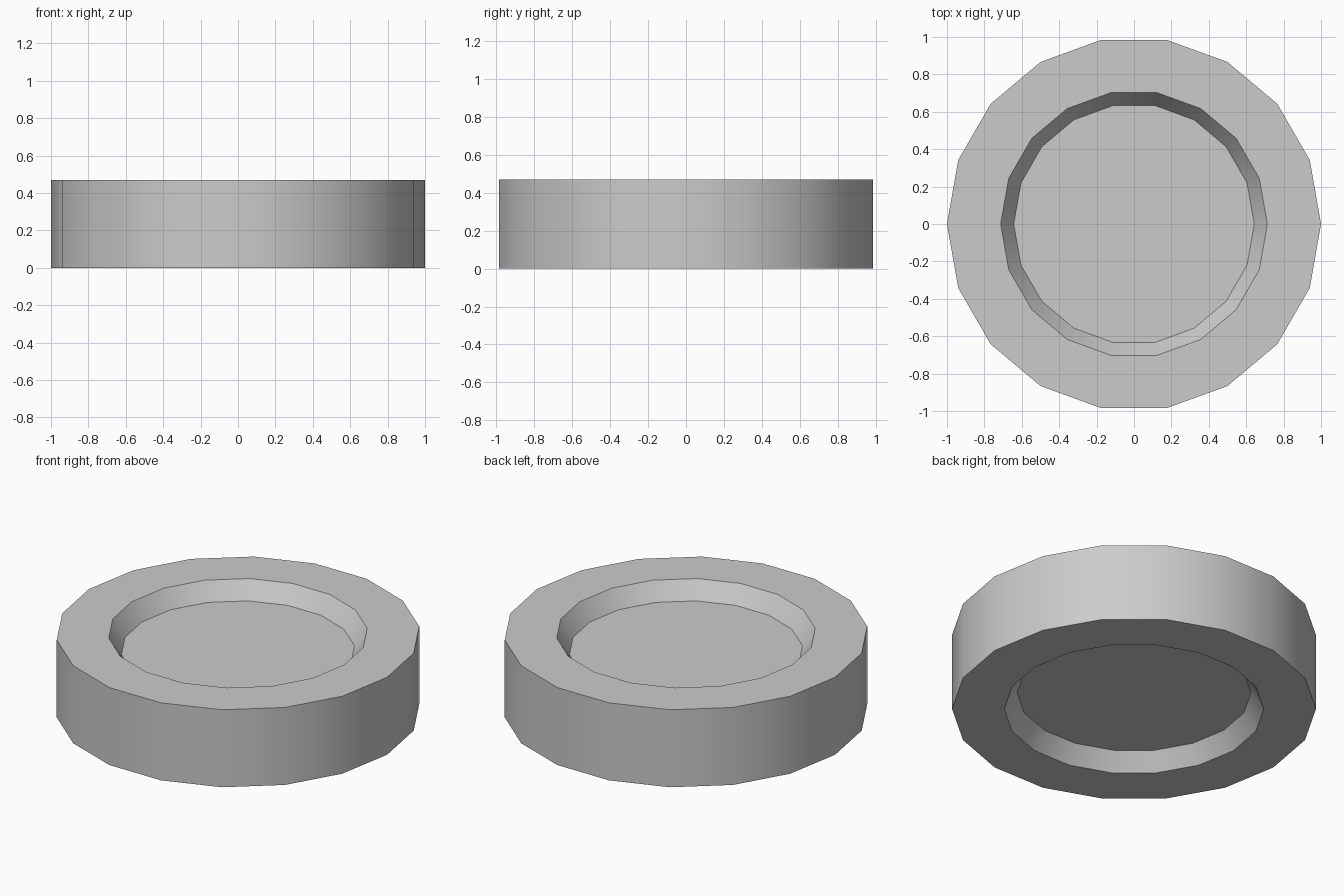
import bpy, bmesh
from math import cos, sin, pi, radians

if "Cube" in bpy.data.objects:
    bpy.data.objects.remove(bpy.data.objects["Cube"])

SIDES = 18
HEIGHT = 0.47
DEPTH = 0.103       # recess depth on both faces
R_OUTER, R_RIM, R_FLOOR = 1.0, 0.713, 0.643


def ring(bm, radius, z):
    return [bm.verts.new((radius * cos(2 * pi * i / SIDES),
                          radius * sin(2 * pi * i / SIDES), z))
            for i in range(SIDES)]


# Disc profile, from the upper recess floor round to the lower recess floor
profile = [(R_FLOOR, HEIGHT - DEPTH), (R_RIM, HEIGHT), (R_OUTER, HEIGHT),
           (R_OUTER, 0), (R_RIM, 0), (R_FLOOR, DEPTH)]

bm = bmesh.new()
rings = [ring(bm, r, z) for r, z in profile]
for a, b in zip(rings, rings[1:]):
    for i in range(SIDES):
        j = (i + 1) % SIDES
        bm.faces.new((a[i], b[i], b[j], a[j]))

# Recess floors
bm.faces.new(rings[0])
bm.faces.new(rings[-1][::-1])
bmesh.ops.recalc_face_normals(bm, faces=bm.faces[:])

mesh = bpy.data.meshes.new("recessed_disc")
bm.to_mesh(mesh)
bm.free()
disc = bpy.data.objects.new("recessed_disc", mesh)
bpy.context.collection.objects.link(disc)

# Smooth round the walls, sharp at the rims
bpy.context.view_layer.objects.active = disc
disc.select_set(True)
bpy.ops.object.shade_smooth_by_angle(angle=radians(30))
